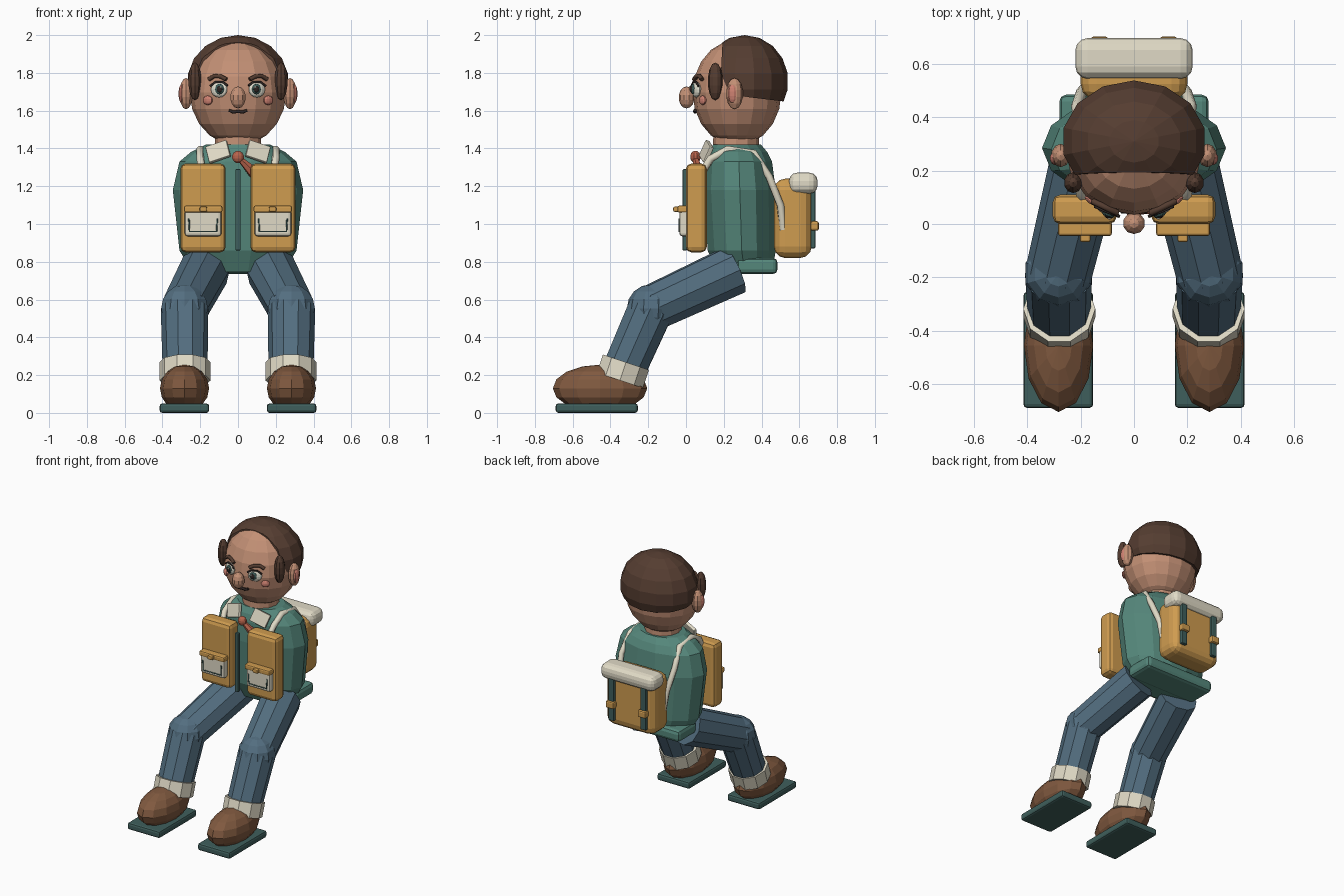
import bpy, bmesh, math
from mathutils import Vector, Matrix, Euler

if "Cube" in bpy.data.objects:
    bpy.data.objects.remove(bpy.data.objects["Cube"])

def mat(name, hexcol):
    lin = lambda v: v / 12.92 if v <= 0.04045 else ((v + 0.055) / 1.055) ** 2.4
    m = bpy.data.materials.new(name)
    m.diffuse_color = [lin(int(hexcol[i:i + 2], 16) / 255) for i in (0, 2, 4)] + [1]
    m.use_nodes = True
    m.node_tree.nodes["Principled BSDF"].inputs["Base Color"].default_value = m.diffuse_color
    return m

SKIN, HAIR, GREEN = mat("skin", "c39075"), mat("hair", "553d31"), mat("green", "55877b")
DENIM, MUSTARD, CREAM = mat("denim", "536e80"), mat("mustard", "cf9c50"), mat("cream", "e0dac6")
LEATHER, DKGREEN, DARK = mat("leather", "80593f"), mat("dark_green", "3f5f5c"), mat("dark", "2f2624")
RED, PINK, WHITE = mat("red", "b8644c"), mat("pink", "cf8272"), mat("eye_white", "e6e4d4")

def finish(name, bm, m):
    bmesh.ops.recalc_face_normals(bm, faces=bm.faces)
    me = bpy.data.meshes.new(name)
    bm.to_mesh(me)
    bm.free()
    me.materials.append(m)
    ob = bpy.data.objects.new(name, me)
    bpy.context.collection.objects.link(ob)
    return ob

def xform(loc, rot, size):
    return Matrix.LocRotScale(Vector(loc), Euler(rot), Vector(size))

def ball(name, loc, radii, m, seg=10, rings=7, rot=(0, 0, 0), cuts=()):
    """Faceted ellipsoid; cuts = (point, normal) planes removing the outer side."""
    bm = bmesh.new()
    bmesh.ops.create_uvsphere(bm, u_segments=seg, v_segments=rings, radius=1)
    bm.transform(xform(loc, rot, radii))
    for co, no in cuts:
        bmesh.ops.bisect_plane(bm, geom=bm.verts[:] + bm.edges[:] + bm.faces[:],
                               plane_co=co, plane_no=no, clear_outer=True)
        bmesh.ops.holes_fill(bm, edges=[e for e in bm.edges if e.is_boundary])
    return finish(name, bm, m)

def box(name, lo, hi, m, bevel=0.01, rot=(0, 0, 0), seg=2):
    lo, hi = Vector(lo), Vector(hi)
    bm = bmesh.new()
    bmesh.ops.create_cube(bm, size=1)
    bm.transform(Matrix.Diagonal((hi - lo).to_4d()))
    if bevel:
        bmesh.ops.bevel(bm, geom=bm.edges[:], offset=bevel, segments=seg, profile=0.5, affect='EDGES')
    bm.transform(xform((lo + hi) / 2, rot, (1, 1, 1)))
    return finish(name, bm, m)

def rod(name, a, b, r1, r2, m, n=10):
    a, b = Vector(a), Vector(b)
    bm = bmesh.new()
    bmesh.ops.create_cone(bm, cap_ends=True, segments=n, radius1=r1, radius2=r2, depth=(b - a).length)
    q = (b - a).to_track_quat('Z', 'X')
    bm.transform(Matrix.LocRotScale((a + b) / 2, q, None))
    return finish(name, bm, m)

def tube(name, pts, r, m, res=1):
    cu = bpy.data.curves.new(name, 'CURVE')
    cu.dimensions, cu.bevel_depth, cu.bevel_resolution, cu.use_fill_caps = '3D', r, res, True
    sp = cu.splines.new('POLY')
    sp.points.add(len(pts) - 1)
    for p, c in zip(sp.points, pts):
        p.co = (*c, 1)
    tmp = bpy.data.objects.new(name + "_path", cu)
    bpy.context.collection.objects.link(tmp)
    bpy.context.view_layer.update()
    bm = bmesh.new()
    bm.from_mesh(bpy.data.meshes.new_from_object(tmp.evaluated_get(bpy.context.evaluated_depsgraph_get())))
    bpy.data.objects.remove(tmp)
    return finish(name, bm, m)

def loft(name, rings, m, n=14):
    """Stack of ellipses given as (z, centre y, radius x, radius y)."""
    bm = bmesh.new()
    loops = [[bm.verts.new((rx * math.cos(2 * math.pi * i / n), cy + ry * math.sin(2 * math.pi * i / n), z))
              for i in range(n)] for z, cy, rx, ry in rings]
    for A, B in zip(loops, loops[1:]):
        for i in range(n):
            bm.faces.new((A[i], A[(i + 1) % n], B[(i + 1) % n], B[i]))
    bm.faces.new(loops[0])
    bm.faces.new(loops[-1])
    return finish(name, bm, m)

HC, HR = (0, 0.27, 1.695), (0.255, 0.235, 0.28)

def face_y(x, z):
    k = 1 - (x / HR[0]) ** 2 - ((z - HC[2]) / HR[2]) ** 2
    return HC[1] - HR[1] * math.sqrt(max(k, 0))

# Head, hair, neck
ball("head", HC, HR, SKIN, 16, 10)
ball("hair_cap", (0, 0.31, 1.755), (0.275, 0.232, 0.245), HAIR, 14, 9,
     cuts=[((0, 0.3, 1.675), (0, -0.12, -1)), ((0, 0.185, 1.8), (0, -1, 0.05))])
rod("neck", (0, 0.265, 1.36), (0, 0.265, 1.47), 0.125, 0.12, SKIN, 12)
ball("nose", (0, 0.003, 1.67), (0.043, 0.042, 0.058), SKIN)
tube("mouth", [(x, face_y(x, z) - 0.005, z) for x, z in
               [(-0.048, 1.602), (-0.025, 1.592), (0, 1.596), (0.025, 1.592), (0.048, 1.602)]], 0.009, DARK)

# Jacket
loft("jacket", [(0.745, 0.31, 0.24, 0.15), (0.86, 0.295, 0.31, 0.185), (1.18, 0.285, 0.345, 0.195),
                (1.33, 0.28, 0.31, 0.18), (1.38, 0.275, 0.25, 0.16), (1.42, 0.27, 0.17, 0.13)], GREEN)
box("jacket_hem", (-0.28, 0.27, 0.735), (0.28, 0.485, 0.82), GREEN, 0.025)
box("zipper", (-0.014, -0.018, 0.86), (0.014, 0.005, 1.29), DKGREEN, 0.005)
ball("neckerchief_knot", (0, 0.05, 1.355), (0.033, 0.028, 0.033), RED)
tail = rod("neckerchief_tail", (0.01, 0.05, 1.345), (0.085, 0.07, 1.27), 0.015, 0.032, RED, 6)

for s, side in ((-1, "left"), (1, "right")):
    # Face details
    def on_face(x, z, d=0.0):
        return (s * x, face_y(x, z) - d, z)
    turn = (0, 0, s * 0.4)
    ball("sideburn_" + side, (s * 0.228, 0.155, 1.755), (0.036, 0.04, 0.1), HAIR)
    ball("ear_" + side, (s * 0.275, 0.257, 1.69), (0.037, 0.045, 0.083), SKIN)
    ball("inner_ear_" + side, (s * 0.298, 0.247, 1.69), (0.018, 0.026, 0.05), PINK)
    ball("eye_" + side, on_face(0.1, 1.712), (0.047, 0.02, 0.042), WHITE, 12, 8, turn)
    ball("iris_" + side, on_face(0.098, 1.714, 0.016), (0.026, 0.012, 0.028), DKGREEN, 12, 6, turn)
    ball("pupil_" + side, on_face(0.097, 1.714, 0.025), (0.016, 0.008, 0.018), DARK, 10, 6, turn)
    ball("eye_glint_" + side, on_face(0.092, 1.725, 0.032), (0.006, 0.004, 0.006), WHITE, 6, 4)
    tube("eyelid_" + side, [on_face(x, z, 0.014) for x, z in
                            [(0.055, 1.732), (0.08, 1.751), (0.12, 1.751), (0.147, 1.73)]], 0.006, DARK)
    tube("eyebrow_" + side, [on_face(x, z, 0.008) for x, z in
                             [(0.062, 1.765), (0.09, 1.781), (0.125, 1.784), (0.155, 1.765)]], 0.012, HAIR)
    ball("cheek_" + side, on_face(0.16, 1.655, 0.002), (0.03, 0.014, 0.025), PINK, rot=(0, 0, s * 0.6))

    # Collar flap
    box("collar_" + side, (s * 0.105 - 0.06, 0.095, 1.335), (s * 0.105 + 0.06, 0.12, 1.43), CREAM, 0.006,
        (-0.35, s * 0.32, s * 0.2))

    # Chest pouch with pocket
    def slab(name, x0, x1, y0, y1, z0, z1, m, bev):
        a, b = sorted((s * x0, s * x1))
        return box(name + "_" + side, (a, y0, z0), (b, y1, z1), m, bev)
    slab("chest_pouch", 0.065, 0.305, 0.0, 0.11, 0.85, 1.32, MUSTARD, 0.028)
    slab("pouch_pocket", 0.088, 0.282, -0.035, 0.02, 0.935, 1.075, CREAM, 0.015)
    slab("pocket_flap", 0.083, 0.285, -0.045, 0.01, 1.06, 1.098, MUSTARD, 0.01)
    slab("flap_button", 0.163, 0.203, -0.068, -0.03, 1.064, 1.092, MUSTARD, 0.008)
    tube("pocket_seam_" + side, [(s * x, -0.035, z) for x, z in
                                 [(0.11, 1.03), (0.113, 0.96), (0.257, 0.96), (0.26, 1.03)]], 0.005, DKGREEN)

    # Backpack straps
    tube("shoulder_strap_" + side, [(s * x, y, z) for x, y, z in
         [(0.19, 0.09, 1.28), (0.2, 0.13, 1.345), (0.2, 0.22, 1.395), (0.2, 0.36, 1.375),
          (0.215, 0.44, 1.25), (0.195, 0.5, 1.1), (0.18, 0.515, 0.97)]], 0.021, CREAM)
    slab("pack_strap", 0.106, 0.152, 0.63, 0.685, 0.87, 1.18, DKGREEN, 0.008)
    slab("pack_buckle", 0.097, 0.162, 0.66, 0.703, 0.965, 1.015, MUSTARD, 0.01)

    # Leg: thigh, knee, shin, cuff
    hip, knee, ankle = (s * 0.175, 0.255, 0.757), (s * 0.283, -0.185, 0.553), (s * 0.28, -0.345, 0.19)
    rod("thigh_" + side, hip, knee, 0.135, 0.125, DENIM)
    ball("knee_" + side, knee, (0.13, 0.128, 0.128), DENIM, 10, 8)
    rod("shin_" + side, knee, ankle, 0.126, 0.118, DENIM)
    rod("trouser_cuff_" + side, (s * 0.28, -0.318, 0.268), (s * 0.28, -0.35, 0.172), 0.135, 0.135, CREAM)

    # Shoe and sole
    ball("shoe_" + side, (s * 0.283, -0.455, 0.13), (0.13, 0.25, 0.125), LEATHER, 12, 8,
         cuts=[((0, 0, 0.04), (0, 0, -1))])
    slab("sole", 0.153, 0.415, -0.69, -0.255, 0.0, 0.05, DKGREEN, 0.014)

# Backpack and bedroll
box("backpack", (-0.2, 0.465, 0.82), (0.2, 0.665, 1.24), MUSTARD, 0.06, seg=3)
box("bedroll", (-0.22, 0.545, 1.16), (0.22, 0.697, 1.272), CREAM, 0.045, seg=3)
